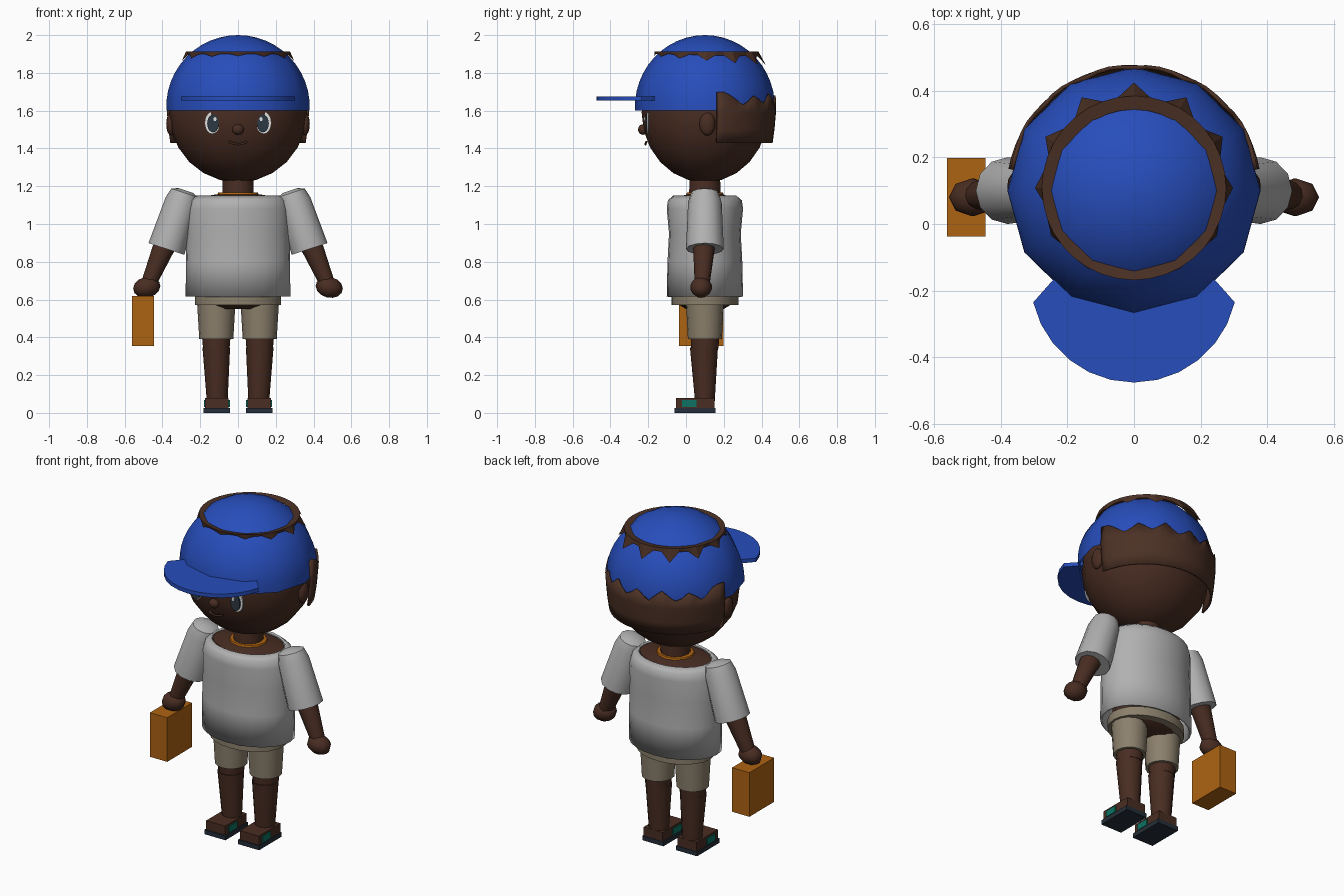
import bpy, bmesh, math, random
from mathutils import Vector, Matrix

random.seed(4)
cube = bpy.data.objects.get("Cube")
if cube:
    bpy.data.objects.remove(cube, do_unlink=True)

MID = 0.1  # the body's centre line in y


def material(name, r, g, b):
    m = bpy.data.materials.new(name)
    m.use_nodes = True
    m.diffuse_color = (r, g, b, 1)
    m.node_tree.nodes["Principled BSDF"].inputs["Base Color"].default_value = (r, g, b, 1)
    return m


skin = material("skin brown", 0.066, 0.026, 0.016)
hair = material("hair brown", 0.07, 0.03, 0.018)
blue = material("cap blue", 0.02, 0.075, 0.5)
grey = material("shirt grey", 0.44, 0.44, 0.44)
khaki = material("shorts khaki", 0.26, 0.215, 0.15)
orange = material("bag orange", 0.42, 0.125, 0.006)
teal = material("shoe teal", 0.004, 0.17, 0.125)
slate = material("sole slate", 0.018, 0.027, 0.04)
white = material("eye white", 0.75, 0.75, 0.75)
iris = material("iris dark", 0.025, 0.04, 0.055)


def finish(name, bm, mat, angle=40):
    bmesh.ops.recalc_face_normals(bm, faces=bm.faces)
    mesh = bpy.data.meshes.new(name)
    bm.to_mesh(mesh)
    bm.free()
    obj = bpy.data.objects.new(name, mesh)
    bpy.context.collection.objects.link(obj)
    mesh.materials.append(mat)
    if angle:
        bpy.ops.object.select_all(action="DESELECT")
        obj.select_set(True)
        bpy.context.view_layer.objects.active = obj
        bpy.ops.object.shade_smooth_by_angle(angle=math.radians(angle))
    return obj


def box(name, lo, hi, mat):
    lo, hi = Vector(lo), Vector(hi)
    bm = bmesh.new()
    bmesh.ops.create_cube(bm, size=1, matrix=Matrix.Translation((lo + hi) / 2)
                          @ Matrix.Diagonal((*(hi - lo), 1)))
    return finish(name, bm, mat, 0)


def ball(name, at, size, mat, segs=16, rings=12, tilt=0):
    bm = bmesh.new()
    bmesh.ops.create_uvsphere(bm, u_segments=segs, v_segments=rings, radius=1,
                              matrix=Matrix.Translation(at) @ Matrix.Rotation(tilt, 4, "Y")
                              @ Matrix.Diagonal((*size, 1)))
    return finish(name, bm, mat, 50)


def skinned(name, rows, mat, closed=True, caps=(True, True), angle=40):
    """Bridge rows of points with quads."""
    bm = bmesh.new()
    vs = [[bm.verts.new(p) for p in row] for row in rows]
    n = len(vs[0])
    for a, b in zip(vs, vs[1:]):
        for i in range(n if closed else n - 1):
            j = (i + 1) % n
            bm.faces.new((a[i], a[j], b[j], b[i]))
    for row, on in zip((vs[0], vs[-1]), caps):
        if on and closed:
            bm.faces.new(row)
    return finish(name, bm, mat, angle)


def oval(x, y, z, rx, ry, n):
    return [(x + rx * math.sin(2 * math.pi * i / n), y - ry * math.cos(2 * math.pi * i / n), z)
            for i in range(n)]


def loft(name, rings, mat, n=16, caps=(True, True), angle=40):
    return skinned(name, [oval(*r, n) for r in rings], mat, True, caps, angle)


def limb(name, points, radii, mat, n=12, caps=(True, True)):
    """Round tube whose rings stand square to the line from first to last point."""
    pts = [Vector(p) for p in points]
    turn = (pts[-1] - pts[0]).to_track_quat("Z", "Y")
    rows = [[p + turn @ Vector(q) for q in oval(0, 0, 0, r, r, n)] for p, r in zip(pts, radii)]
    return skinned(name, rows, mat, True, caps)


def thicken(obj, depth, offset=-1):
    mod = obj.modifiers.new("thickness", "SOLIDIFY")
    mod.thickness, mod.offset = depth, offset
    return obj


# Head, ears and face
ball("head", (0, MID, 1.59), (0.365, 0.335, 0.37), skin)
ball("nose", (0, -0.228, 1.5), (0.031, 0.026, 0.028), skin, 12, 8)
for side, s in (("left", 1), ("right", -1)):
    ball(side + "_ear", (s * 0.355, 0.113, 1.53), (0.025, 0.042, 0.062), skin, 12, 8)
    for part, x, z, w, h, y, mat in (("eye", 0.137, 1.535, 0.04, 0.058, -0.207, white),
                                     ("iris", 0.132, 1.532, 0.031, 0.047, -0.217, iris),
                                     ("glint", 0.122, 1.555, 0.008, 0.011, -0.222, white)):
        plate = [[(s * x + w * math.sin(t * math.pi / 10), yy, z + h * math.cos(t * math.pi / 10))
                  for t in range(20)] for yy in (y, y + 0.009)]
        skinned(side + "_" + part, plate, mat, angle=30)

smile = bpy.data.curves.new("mouth", "CURVE")
smile.dimensions, smile.bevel_depth, smile.bevel_resolution = "3D", 0.006, 1
line = smile.splines.new("POLY")
line.points.add(8)
for i, p in enumerate(line.points):
    x = (i - 4) / 4
    p.co = (x * 0.047, -0.215 + 0.006 * x * x, 1.422 + 0.014 * x * x, 1)
smile.materials.append(skin)
bpy.context.collection.objects.link(bpy.data.objects.new("mouth", smile))


# Cap dome and brim
CAP_R, CAP_Z = 0.38, 1.62


def cap_radius(z):
    return math.sqrt(max(CAP_R ** 2 - (z - CAP_Z) ** 2, 0))


dome = []
for i in range(13):
    z = 1.6 + (CAP_Z + CAP_R - 1.6) * math.sin(i / 12 * math.pi / 2)
    r = max(cap_radius(z), 0.004)
    dome.append((0, MID, z, r, r * 0.975))
loft("cap", dome, blue, 12, (False, True), 60)

outer = [(0.31 * math.cos(a), -0.165 + 0.31 * math.sin(a))
         for a in (math.radians(-167 + 154 * i / 12) for i in range(13))]
inner = [(x * 0.76, -0.235 + 0.9 * x * x) for x, y in reversed(outer)]
skinned("cap_brim", [[(x, y, z) for x, y in outer + inner] for z in (1.653, 1.676)], blue, angle=30)

# Ragged hair ring that shows around the crown
top, hem, lip = [], [], []
COUNT = 36
for i in range(COUNT):
    a = 2 * math.pi * i / COUNT
    back = 0.5 - 0.5 * math.cos(a)
    drop = (0.012 + 0.038 * back) * (1.3 if i % 3 == 0 else 0.35)
    z = 1.905 - drop
    r = cap_radius(z) + 0.006
    d = Vector((math.sin(a), -math.cos(a), 0))
    base = Vector((0, MID + 0.008, 0))
    lip.append(base + d * 0.235 + Vector((0, 0, 1.905)))
    top.append(base + d * 0.276 + Vector((0, 0, 1.912)))
    hem.append(base + d * max(r, 0.272) + Vector((0, 0, z)))
skinned("crown_hair", [lip, top, hem], hair, True, (False, False), 25)

# Hair shell around the back of the head, with a jagged upper edge
rows = [[], [], [], []]
for i in range(29):
    a = math.radians(10 + 160 * i / 28)
    peak = 1.7 if i in (0, 1, 27, 28) else (1.632, 1.655, 1.685, 1.66)[i % 4] + random.uniform(-.008, .008)
    for row, z, r in zip(rows, (1.43, 1.5, 1.59, peak),
                         (0.364, 0.374, 0.382, cap_radius(peak) + 0.005)):
        row.append((r * math.cos(a), MID + r * math.sin(a) * 0.985, z))
thicken(skinned("back_hair", rows, hair, False), 0.012, 0 - 1)

# Neck, collar and shirt
loft("neck", [(0, MID, 1.12, 0.085, 0.085), (0, MID, 1.26, 0.08, 0.08)], skin, 12)
loft("collar", [(0, MID, 1.14, 0.115, 0.105), (0, MID, 1.166, 0.105, 0.095),
                (0, MID, 1.168, 0.08, 0.08)], orange, 12, (False, False))
loft("chest", [(0, MID, 0.6, 0.2, 0.15), (0, MID, 1.1, 0.225, 0.165),
               (0, MID, 1.142, 0.215, 0.15), (0, MID, 1.16, 0.09, 0.08)], skin)
shirt = loft("shirt", [(0, MID, 0.615, 0.277, 0.202), (0, MID, 0.8, 0.276, 0.198),
                       (0, MID, 0.95, 0.274, 0.19), (0, MID, 1.08, 0.27, 0.202),
                       (0, MID, 1.125, 0.255, 0.196), (0, MID, 1.152, 0.22, 0.165)],
             grey, 24, (False, False), 60)
thicken(shirt, 0.012)

# Shorts with a waistband
loft("waistband", [(0, MID, 0.572, 0.228, 0.177), (0, MID, 0.625, 0.228, 0.177)], khaki, 24)
loft("hips", [(0, MID, 0.55, 0.13, 0.1), (0, MID, 0.58, 0.2, 0.15)], skin)

for side, s in (("left", 1), ("right", -1)):
    # Arm with sleeve and hand
    limb(side + "_sleeve", [(s * x, MID, z) for x, z in
                            ((0.278, 1.178), (0.284, 1.165), (0.298, 1.115), (0.379, 0.868))],
         (0.04, 0.073, 0.089, 0.1), grey, 12, (True, False))
    limb(side + "_sleeve_end", [(s * 0.37, MID, 0.895), (s * 0.379, MID, 0.868)],
         (0.095, 0.098), grey, 12)
    limb(side + "_arm", [(s * 0.365, MID, 0.92), (s * 0.40, 0.094, 0.86), (s * 0.475, 0.085, 0.68)],
         (0.06, 0.057, 0.04), skin, 10)
    ball(side + "_hand", (s * 0.483, 0.08, 0.665), (0.073, 0.058, 0.055), skin, 8, 7, s * 0.25)

    # Leg with shorts
    x = s * 0.115
    loft(side + "_short_leg", [(x, MID, 0.39, 0.09, 0.09), (x, MID, 0.59, 0.102, 0.1)], khaki, 16)
    loft(side + "_knee", [(x, MID, 0.34, 0.07, 0.072), (x, MID, 0.42, 0.077, 0.077)], skin, 12)
    loft(side + "_shin", [(s * 0.11, MID, 0.06, 0.055, 0.052), (x, 0.095, 0.345, 0.073, 0.074)], skin, 12)

    # Shoe with side panels
    x = s * 0.112
    box(side + "_sole", (x - 0.07, -0.06, 0), (x + 0.07, 0.155, 0.026), slate)
    box(side + "_shoe", (x - 0.063, -0.052, 0.024), (x + 0.063, 0.152, 0.08), skin)
    for edge, t in (("outer", s), ("inner", -s)):
        e = x + t * 0.065
        box(side + "_shoe_panel_" + edge, (e - 0.004, -0.02, 0.03), (e + 0.004, 0.056, 0.068), teal)

# Bag held in the right hand
box("bag", (-0.56, -0.037, 0.355), (-0.445, 0.198, 0.62), orange)
